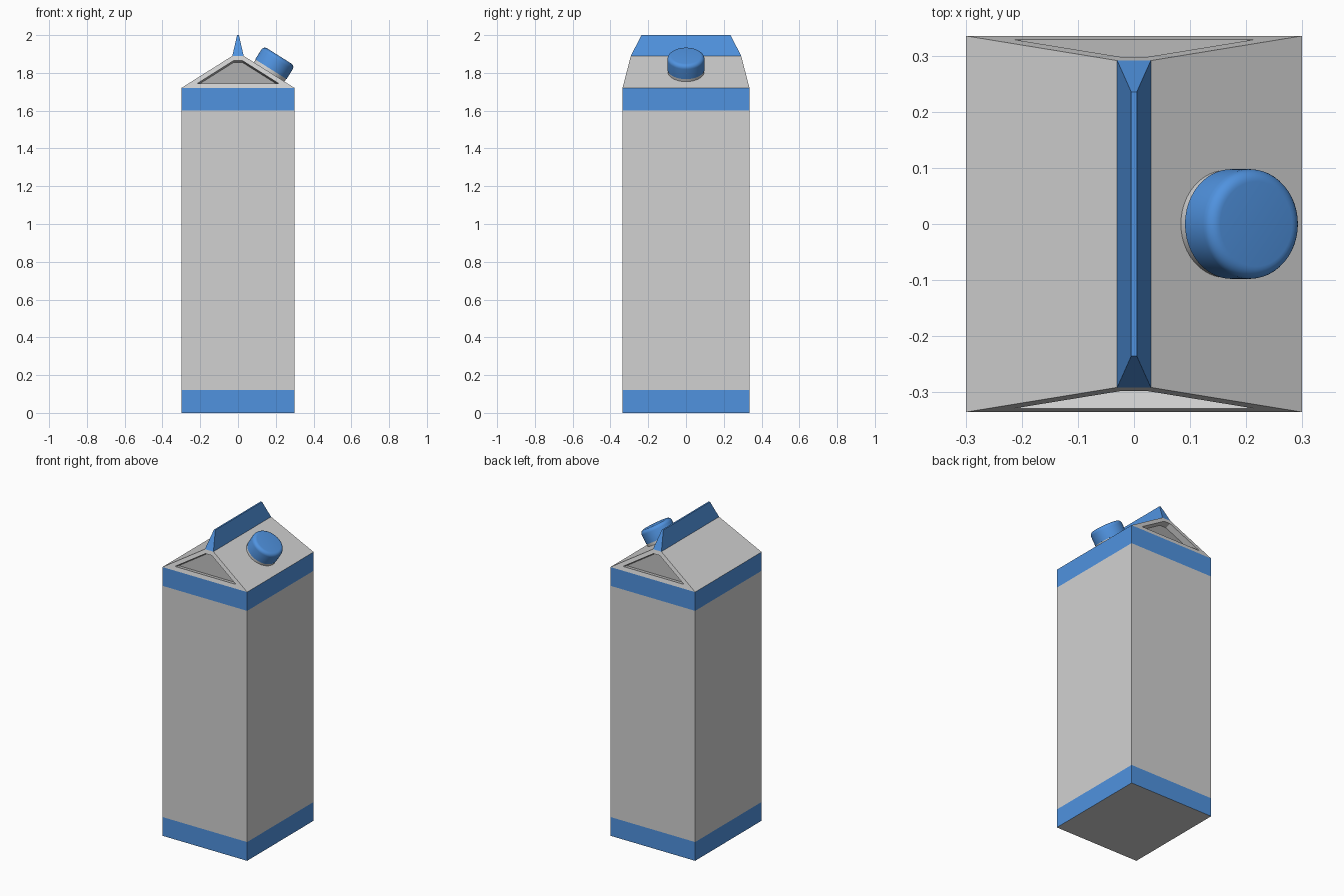
import bpy, bmesh, math
from mathutils import Matrix, Vector

cube = bpy.data.objects.get("Cube")
if cube:
    bpy.data.objects.remove(cube, do_unlink=True)


def material(name, rgb):
    m = bpy.data.materials.new(name)
    m.use_nodes = True
    m.diffuse_color = (*rgb, 1)
    bsdf = next(n for n in m.node_tree.nodes if n.type == 'BSDF_PRINCIPLED')
    bsdf.inputs["Base Color"].default_value = (*rgb, 1)
    return m


card = material("light grey card", (0.64, 0.64, 0.64))
recess = material("dark grey recess", (0.37, 0.37, 0.37))
blue = material("blue", (0.08, 0.29, 0.74))


def loft(bm, rings):
    """Skin a stack of closed rings, and cap both ends."""
    loops = [[bm.verts.new(p) for p in ring] for ring in rings]
    for low, high in zip(loops, loops[1:]):
        n = len(low)
        for i in range(n):
            j = (i + 1) % n
            bm.faces.new((low[i], low[j], high[j], high[i]))
    bm.faces.new(loops[0][::-1])
    bm.faces.new(loops[-1])
    bm.normal_update()


def rect(hx, hy, z):
    return [(-hx, -hy, z), (hx, -hy, z), (hx, hy, z), (-hx, hy, z)]


def circle(r, z, n=48):
    return [(r * math.cos(a), r * math.sin(a), z)
            for a in (2 * math.pi * i / n for i in range(n))]


def finish(bm, name, mats):
    mesh = bpy.data.meshes.new(name)
    bm.to_mesh(mesh)
    bm.free()
    obj = bpy.data.objects.new(name, mesh)
    bpy.context.collection.objects.link(obj)
    for m in mats:
        mesh.materials.append(m)
    return obj


# Carton body with sloping roof, blue bands and recessed gable ends
W, D, EAVE, RIDGE = 0.3, 0.336, 1.72, 1.89
RIDGE_W, RIDGE_D = 0.03, 0.292
bm = bmesh.new()
loft(bm, [rect(W, D, 0), rect(W, D, 0.12), rect(W, D, 1.6),
          rect(W, D, EAVE), rect(RIDGE_W, RIDGE_D, RIDGE)])
gables = []
for f in bm.faces:
    z = f.calc_center_median().z
    if abs(f.normal.z) < 0.01 and not 0.12 < z < 1.6:
        f.material_index = 1
    elif z > EAVE and abs(f.normal.y) > 0.8:
        gables.append(f)
bmesh.ops.inset_individual(bm, faces=gables, thickness=0.025, use_even_offset=True)
bmesh.ops.inset_individual(bm, faces=gables, thickness=0, depth=-0.04)
for f in gables:
    f.material_index = 2
finish(bm, "carton_body", [card, blue, recess])

# Tapered sealing fin along the ridge
bm = bmesh.new()
loft(bm, [rect(RIDGE_W, RIDGE_D, RIDGE), rect(0.005, 0.236, 2.0)])
finish(bm, "ridge_fin", [blue])

# Spout collar and screw cap, standing square on the left roof slope
slope = Vector((EAVE - RIDGE, 0, RIDGE_W - W)) * -1
tilt = math.atan2(slope.x, slope.z)
middle = Vector(((W + RIDGE_W) / 2, 0, (EAVE + RIDGE) / 2))
place = Matrix.Translation(middle) @ Matrix.Rotation(tilt, 4, 'Y')

R, TOP, ROUND = 0.098, 0.1, 0.022
arc = [math.pi / 2 * i / 6 for i in range(7)]
cap_rings = [circle(R, 0.017)] + [
    circle(R - ROUND + ROUND * math.cos(a), TOP - ROUND + ROUND * math.sin(a)) for a in arc]
collar_rings = [circle(0.096, -0.01), circle(0.096, 0.017)]

for name, rings, mat in (("spout_collar", collar_rings, card),
                         ("screw_cap", cap_rings, blue)):
    bm = bmesh.new()
    loft(bm, rings)
    bm.transform(place)
    obj = finish(bm, name, [mat])
    bpy.ops.object.select_all(action='DESELECT')
    obj.select_set(True)
    bpy.context.view_layer.objects.active = obj
    bpy.ops.object.shade_smooth_by_angle(angle=math.radians(35))
